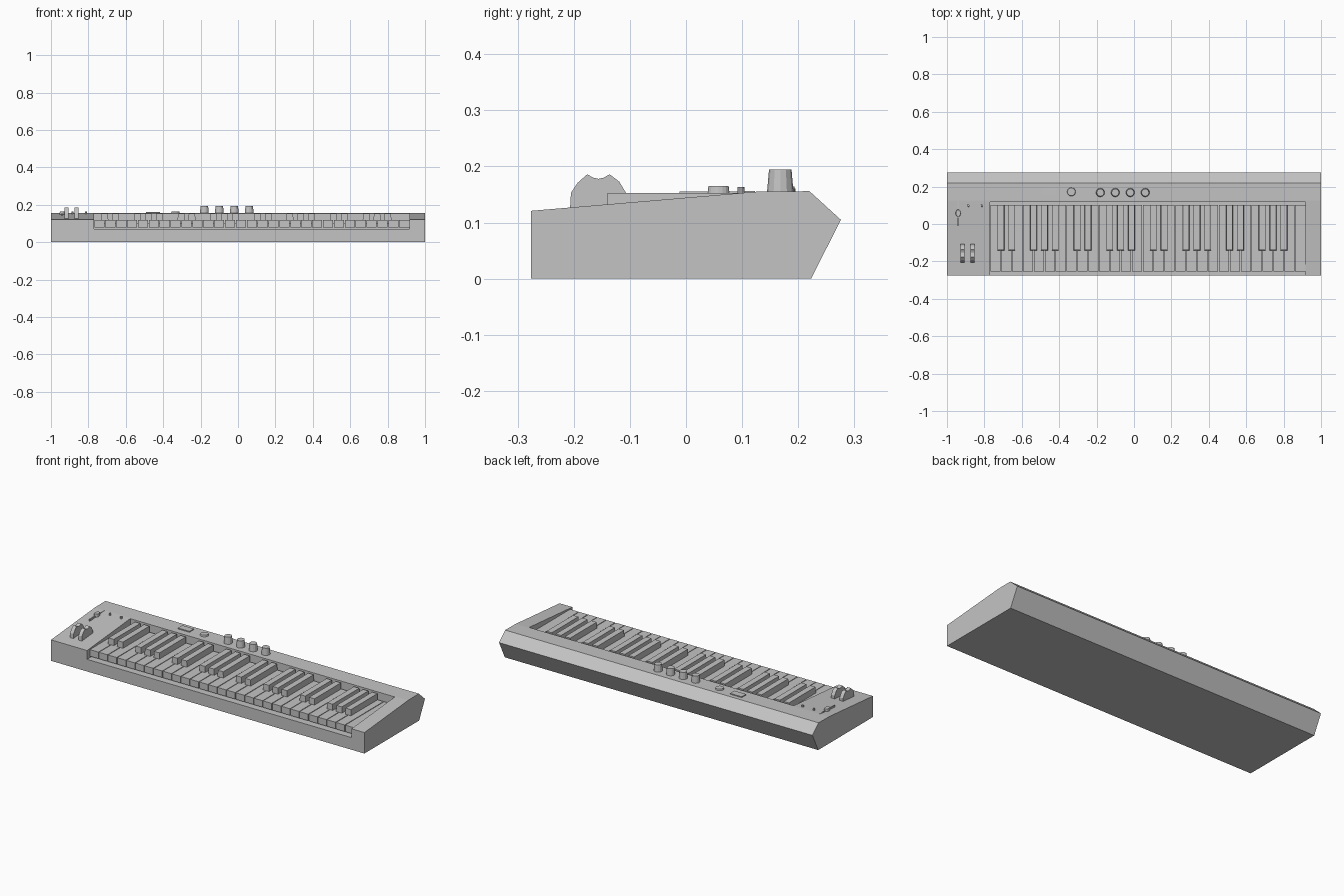
import bpy, bmesh, math

if "Cube" in bpy.data.objects:
    bpy.data.objects.remove(bpy.data.objects["Cube"], do_unlink=True)

GREY = (0.55, 0.55, 0.55, 1)
grey = bpy.data.materials.new("plain grey")
grey.use_nodes = True
grey.diffuse_color = GREY
grey.node_tree.nodes["Principled BSDF"].inputs["Base Color"].default_value = GREY


def finish(name, bm):
    bmesh.ops.recalc_face_normals(bm, faces=bm.faces)
    mesh = bpy.data.meshes.new(name)
    bm.to_mesh(mesh)
    bm.free()
    mesh.materials.append(grey)
    ob = bpy.data.objects.new(name, mesh)
    bpy.context.collection.objects.link(ob)
    return ob


def box(name, x0, x1, y0, y1, z0, z1, taper=0.0):
    """Box between limits; taper narrows the top in x and pulls its front back."""
    bm = bmesh.new()
    bmesh.ops.create_cube(bm, size=1)
    for v in bm.verts:
        top = v.co.z > 0
        inset = taper if top else 0
        v.co = (x0 + inset if v.co.x < 0 else x1 - inset,
                y0 + inset if v.co.y < 0 else y1,
                z1 if top else z0)
    return finish(name, bm)


def extrude_x(name, profile, x0, x1):
    """Side profile of (y, z) points swept along x."""
    bm = bmesh.new()
    face = bm.faces.new([bm.verts.new((x0, y, z)) for y, z in profile])
    swept = bmesh.ops.extrude_face_region(bm, geom=[face])["geom"]
    for v in swept:
        if isinstance(v, bmesh.types.BMVert):
            v.co.x = x1
    return finish(name, bm)


def knob(name, x, y, z0, z1, r0, r1, sides=16, squash=1.0):
    bm = bmesh.new()
    bmesh.ops.create_cone(bm, cap_ends=True, segments=sides,
                          radius1=r0, radius2=r1, depth=z1 - z0)
    for v in bm.verts:
        v.co = (v.co.x * squash + x, v.co.y + y, v.co.z + (z0 + z1) / 2)
    return finish(name, bm)


# Body with a key bed open at the front
LEFT, RIGHT = -0.77, 0.918
body = extrude_x("body", [(-0.276, 0), (-0.276, 0.121), (0.125, 0.155), (0.22, 0.156),
                          (0.276, 0.105), (0.223, 0)], -1, 1)
cutter = box("key_bed_cutter", LEFT, RIGHT, -0.4, 0.118, 0.07, 0.3)
cutter.hide_render = True
cut = body.modifiers.new("key bed", "BOOLEAN")
cut.operation = "DIFFERENCE"
cut.solver = "EXACT"
cut.object = cutter
bpy.context.view_layer.objects.active = body
bpy.ops.object.modifier_apply(modifier=cut.name)
bpy.data.objects.remove(cutter, do_unlink=True)

# Keys: four octaves plus a closing key
WHITES = 29
pitch = (RIGHT - LEFT) / WHITES
for i in range(WHITES):
    x = LEFT + i * pitch
    box("natural_key", x + 0.002, x + pitch - 0.002, -0.253, 0.102, 0.08, 0.118)
    if i % 7 in (0, 1, 3, 4, 5) and i < WHITES - 1:
        seam = x + pitch
        box("sharp_key", seam - 0.019, seam + 0.019, -0.142, 0.102, 0.1, 0.153, 0.002)

# Control knobs, round button and display behind the keys
for i in range(4):
    knob("control_knob", -0.18 + 0.08 * i, 0.168, 0.15, 0.195, 0.024, 0.02, 12)
knob("round_button", -0.335, 0.172, 0.15, 0.164, 0.024, 0.021)
box("display", -0.492, -0.418, 0.155, 0.195, 0.15, 0.161)

# Slider and two small buttons on the left panel
extrude_x("slider_rail", [(-0.012, 0.13), (-0.012, 0.155), (0.123, 0.156), (0.123, 0.13)],
          -0.943, -0.937)
knob("slider_cap", -0.94, 0.058, 0.14, 0.165, 0.021, 0.018, squash=0.7)
for x in (-0.885, -0.813):
    knob("small_button", x, 0.098, 0.14, 0.163, 0.007, 0.006, 10)

# Pair of thumb wheels with a finger notch
WHEEL = [(-0.207, 0.12), (-0.205, 0.153), (-0.193, 0.171), (-0.176, 0.186), (-0.165, 0.18),
         (-0.156, 0.178), (-0.147, 0.18), (-0.136, 0.186), (-0.119, 0.173), (-0.107, 0.153),
         (-0.107, 0.12)]
for x in (-0.917, -0.863):
    extrude_x("thumb_wheel", WHEEL, x - 0.011, x + 0.011)
